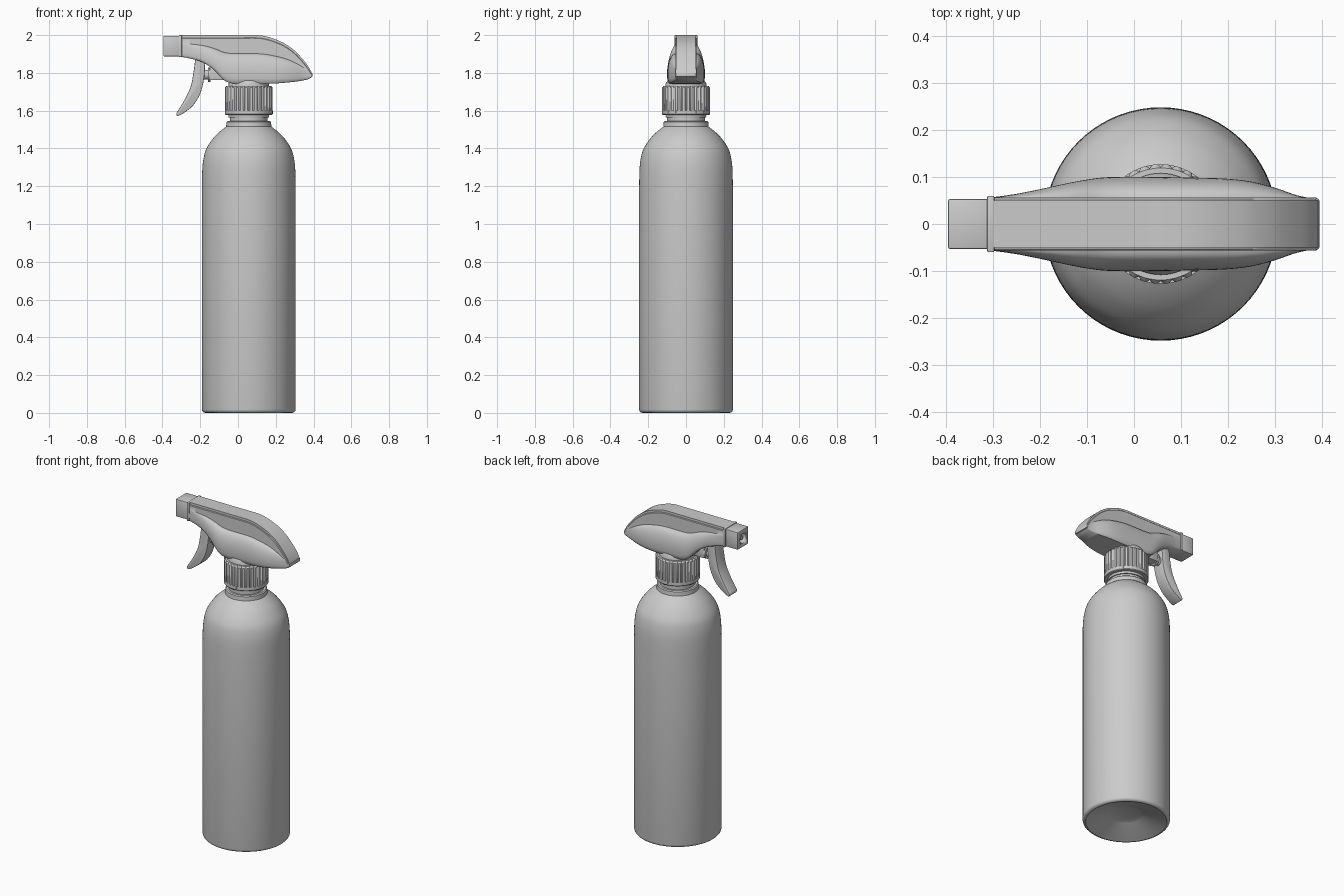
import bpy, bmesh
from math import sin, cos, pi
from mathutils import Vector, Matrix

if "Cube" in bpy.data.objects:
    bpy.data.objects.remove(bpy.data.objects["Cube"])

CX = 0.057  # bottle axis


def finish(name, bm, angle=35, bevel=0):
    bmesh.ops.recalc_face_normals(bm, faces=bm.faces)
    me = bpy.data.meshes.new(name)
    bm.to_mesh(me)
    bm.free()
    ob = bpy.data.objects.new(name, me)
    bpy.context.collection.objects.link(ob)
    bpy.ops.object.select_all(action='DESELECT')
    ob.select_set(True)
    bpy.context.view_layer.objects.active = ob
    if bevel:
        m = ob.modifiers.new("bevel", 'BEVEL')
        m.width, m.segments, m.limit_method = bevel, 2, 'ANGLE'
        bpy.ops.object.modifier_apply(modifier="bevel")
    bpy.ops.object.shade_smooth_by_angle(angle=angle * pi / 180)
    return ob


def loft(bm, rings, cap=True):
    vs = [[bm.verts.new(p) for p in r] for r in rings]
    n = len(rings[0])
    for a, b in zip(vs, vs[1:]):
        for i in range(n):
            j = (i + 1) % n
            bm.faces.new((a[i], a[j], b[j], b[i]))
    if cap:
        bm.faces.new(vs[0])
        bm.faces.new(vs[-1])


def lathe(name, profile, n=64, teeth=0.0):
    """Spin (radius, z) points about the bottle axis; teeth adds ribs."""
    bm = bmesh.new()
    rings = []
    for r, z in profile:
        ring = []
        for i in range(n):
            rr = r - (teeth if i % 4 < 1 and teeth and r > 0.12 else 0)
            a = 2 * pi * i / n
            ring.append((CX + rr * cos(a), rr * sin(a), z))
        rings.append(ring)
    loft(bm, rings)
    return finish(name, bm)


def prism(name, outline, half, bevel=0):
    """Extrude an (x, z) outline across y."""
    bm = bmesh.new()
    loft(bm, [[(x, y, z) for x, z in outline] for y in (-half, half)])
    return finish(name, bm, bevel=bevel)


def box(name, x0, x1, half, z0, z1, bevel=0.004):
    return prism(name, [(x0, z0), (x1, z0), (x1, z1), (x0, z1)], half, bevel)


def rod(name, x0, x1, r, z, n=32):
    bm = bmesh.new()
    loft(bm, [[(x, r * cos(2 * pi * i / n), z + r * sin(2 * pi * i / n))
               for i in range(n)] for x in (x0, x1)])
    return finish(name, bm)


def smooth_path(pts, steps=4):
    """Catmull-Rom resampling of tuples of any length."""
    p = [pts[0]] + pts + [pts[-1]]
    out = []
    for i in range(1, len(p) - 2):
        for s in range(steps):
            t = s / steps
            out.append(tuple(0.5 * (2 * b + (c - a) * t + (2 * a - 5 * b + 4 * c - d) * t * t
                                    + (3 * b - a - 3 * c + d) * t ** 3)
                             for a, b, c, d in zip(p[i - 1], p[i], p[i + 1], p[i + 2])))
    return out + [pts[-1]]


# bottle with a dished base and rounded shoulder
shoulder = smooth_path([(0.248, 1.20), (0.246, 1.29), (0.239, 1.35), (0.224, 1.40),
                        (0.19, 1.452), (0.155, 1.488), (0.12, 1.515)])
lathe("bottle", [(0.001, 0.05), (0.085, 0.05), (0.095, 0.045), (0.215, 0.006), (0.23, 0),
                 (0.24, 0.003), (0.246, 0.009), (0.248, 0.018)] + shoulder
      + [(0.118, 1.54), (0.112, 1.545), (0.1, 1.545), (0.1, 1.60)], 72)
lathe("neck_ring", [(0.09, 1.562), (0.106, 1.564), (0.108, 1.572), (0.106, 1.58), (0.09, 1.582)])

# ribbed screw cap and the swivel collar above it
lathe("cap", [(0.09, 1.583), (0.119, 1.583), (0.127, 1.588), (0.127, 1.722),
              (0.119, 1.731), (0.09, 1.731)], 128, 0.006)
lathe("cap_skirt", [(0.09, 1.578), (0.124, 1.578), (0.127, 1.582), (0.127, 1.602), (0.09, 1.602)])
lathe("swivel_collar", [(0.05, 1.725), (0.108, 1.725), (0.108, 1.742), (0.098, 1.76), (0.05, 1.76)])

# spray head shell: stations of (x, top, bottom, half width)
stations = smooth_path([
    (-0.30, 2.0, 1.885, 0.057), (-0.25, 2.0, 1.875, 0.064), (-0.19, 2.0, 1.857, 0.076),
    (-0.13, 2.0, 1.818, 0.089), (-0.075, 2.0, 1.762, 0.098), (-0.03, 2.0, 1.744, 0.1),
    (0.03, 2.0, 1.742, 0.1), (0.1, 2.0, 1.742, 0.099), (0.15, 1.993, 1.742, 0.098),
    (0.2, 1.977, 1.744, 0.096), (0.25, 1.954, 1.748, 0.09), (0.3, 1.918, 1.753, 0.077),
    (0.34, 1.876, 1.759, 0.063), (0.37, 1.838, 1.766, 0.056), (0.388, 1.806, 1.776, 0.055)], 3)
rings = []
for x, zt, zb, w in stations:
    h, b = zt - zb, 0.056
    top = zt - min(0.014, h * 0.3)
    half = [(0.046, top), (0.053, top), (b, top - 0.003)]
    # pillow-shaped side swelling toward the bottom
    for k in range(9):
        a = pi / 2 * k / 8
        half.append((b + (w - b) * sin(a), zb + h * (0.22 + 0.4 * cos(a))))
    half += [(w * 0.99, zb + h * 0.1), (w * 0.95, zb + h * 0.03), (w * 0.88, zb)]
    rings.append([(x, y, z) for y, z in half] + [(x, -y, z) for y, z in reversed(half)])
bm = bmesh.new()
loft(bm, rings)
finish("spray_head", bm, 40)

# raised spine strip running over the top and down the back
outline = [(s[0], s[1]) for s in stations] + [(0.394, 1.79), (0.386, 1.778)]
outline += [(s[0], s[2] + 0.006) for s in reversed(stations[:-1])]
prism("spine", outline, 0.05)
box("tail_lip", 0.372, 0.394, 0.055, 1.778, 1.80, 0.006)

# nozzle block, with a round recess and a spray tip
box("nozzle_flange", -0.312, -0.297, 0.06, 1.884, 2.0, 0.003)
nozzle = box("nozzle", -0.395, -0.305, 0.053, 1.888, 1.996)
cutter = rod("nozzle_cutter", -0.42, -0.365, 0.03, 1.942)
cutter.hide_render = True
m = nozzle.modifiers.new("recess", 'BOOLEAN')
m.operation, m.object, m.solver = 'DIFFERENCE', cutter, 'EXACT'
bpy.context.view_layer.objects.active = nozzle
bpy.ops.object.modifier_apply(modifier="recess")
bpy.data.objects.remove(cutter)
rod("spray_tip", -0.385, -0.36, 0.013, 1.942, 20)

# curved trigger and the pump plunger behind it
front = smooth_path([(-0.225, 1.885), (-0.236, 1.80), (-0.253, 1.72), (-0.29, 1.645), (-0.328, 1.585)])
back = smooth_path([(-0.322, 1.57), (-0.29, 1.586), (-0.238, 1.627), (-0.2, 1.69),
                    (-0.18, 1.77), (-0.174, 1.86)])
prism("trigger", front + back, 0.04, 0.004)
rod("plunger", -0.19, -0.05, 0.026, 1.79)
rod("pump_flange", -0.158, -0.145, 0.038, 1.79)
box("pump_housing", -0.15, -0.04, 0.034, 1.762, 1.83)
